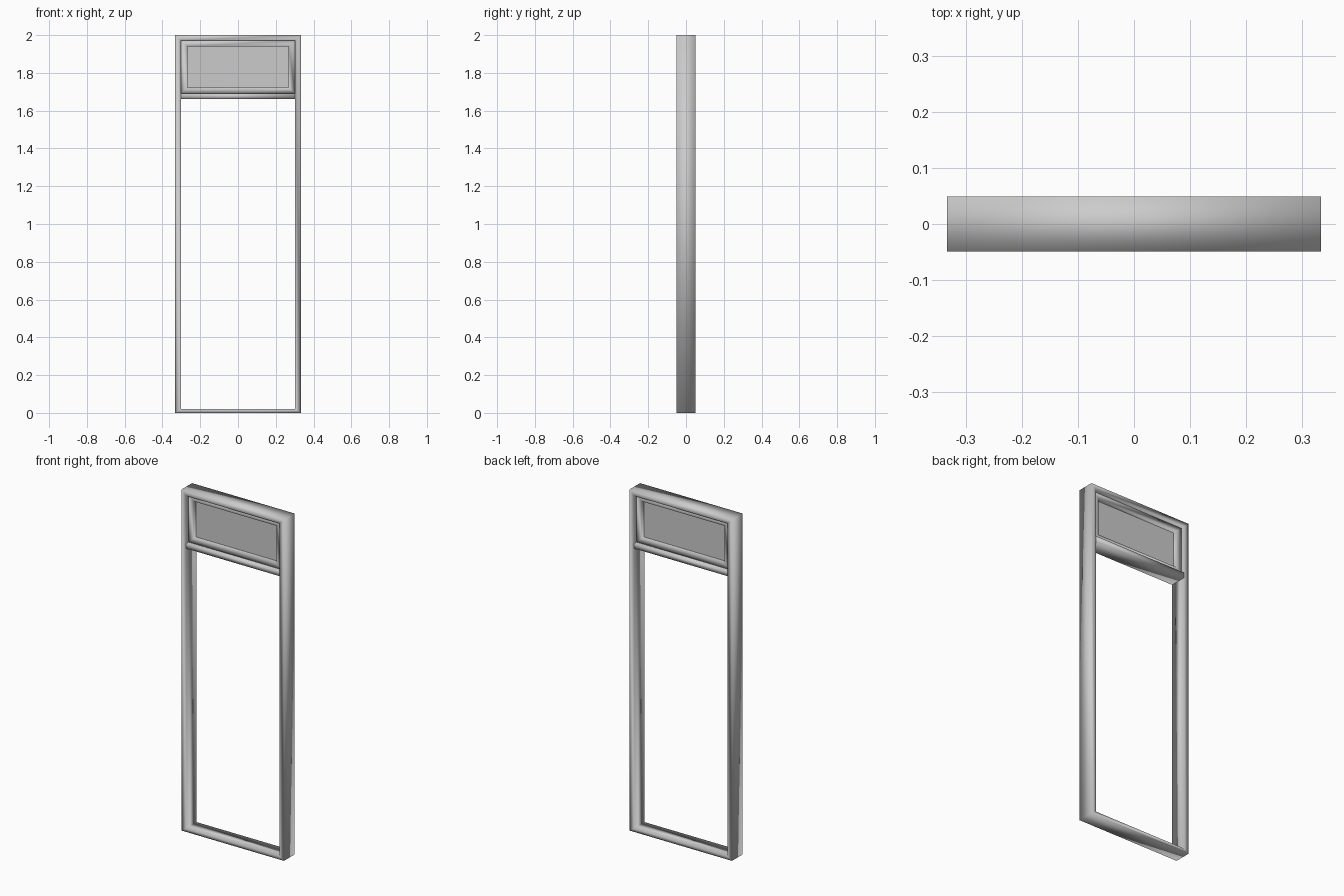
import bpy, bmesh

if "Cube" in bpy.data.objects:
    bpy.data.objects.remove(bpy.data.objects["Cube"])


def finish(name, bm, smooth):
    bmesh.ops.recalc_face_normals(bm, faces=bm.faces)
    mesh = bpy.data.meshes.new(name)
    bm.to_mesh(mesh)
    bm.free()
    for p in mesh.polygons:
        p.use_smooth = smooth
    obj = bpy.data.objects.new(name, mesh)
    bpy.context.collection.objects.link(obj)
    return obj


def ring(name, outer, inner, depth):
    """Rectangular mitred frame; outer/inner = (half width, z low, z high)."""
    bm = bmesh.new()
    loops = []
    for (hw, z0, z1), y in ((outer, -depth), (inner, -depth), (inner, depth), (outer, depth)):
        loops.append([bm.verts.new((x, y, z)) for x, z in
                      ((-hw, z0), (hw, z0), (hw, z1), (-hw, z1))])
    for i in range(4):
        a, b = loops[i], loops[(i + 1) % 4]
        for j in range(4):
            k = (j + 1) % 4
            bm.faces.new((a[j], a[k], b[k], b[j]))
    return finish(name, bm, True)


def box(name, hw, depth, z0, z1, smooth):
    bm = bmesh.new()
    bmesh.ops.create_cube(bm, size=1)
    for v in bm.verts:
        v.co = (v.co.x * 2 * hw, v.co.y * 2 * depth, (z0 + z1) / 2 + v.co.z * (z1 - z0))
    return finish(name, bm, smooth)


# Outer door frame with sill, jambs and head
ring("door_frame", (0.333, 0, 2.0), (0.302, 0.02, 1.971), 0.049)

# Transom bar between the doorway and the upper window
box("transom_bar", 0.302, 0.049, 1.662, 1.692, True)

# Recessed window sash and its pane
ring("window_sash", (0.302, 1.692, 1.971), (0.268, 1.722, 1.94), 0.028)
box("window_pane", 0.268, 0.005, 1.722, 1.94, False)
